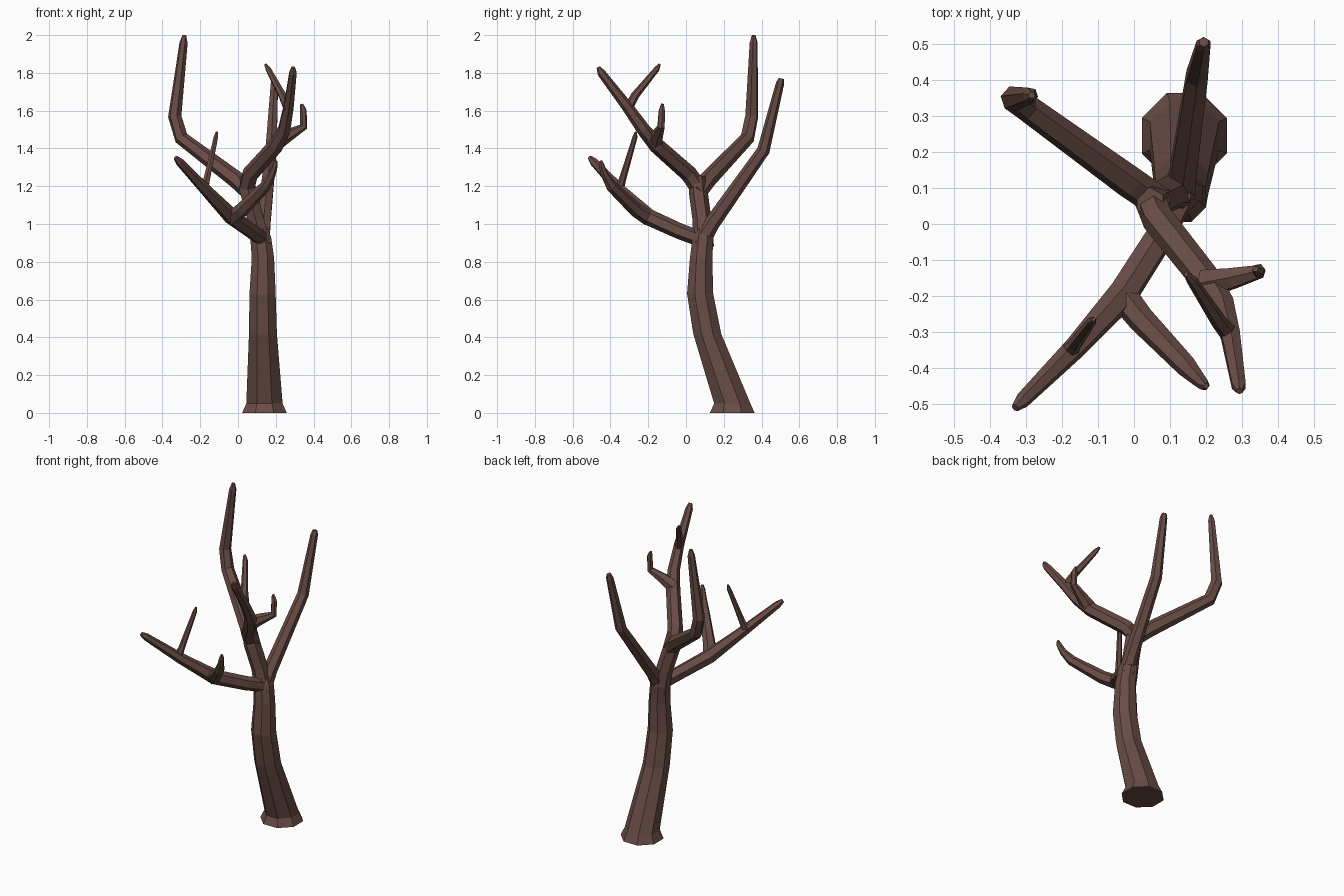
import bpy, bmesh, math
from mathutils import Vector

bark = bpy.data.materials.new("dark brown bark")
bark.diffuse_color = (0.14, 0.072, 0.06, 1)


def limb(name, path, sides=6, level=False):
    """Faceted tapering tube through (x, y, z, radius) points; level keeps rings horizontal."""
    pts = [Vector(p[:3]) for p in path]
    rad = [p[3] for p in path]
    bm = bmesh.new()
    rings = []
    u = None
    for i, p in enumerate(pts):
        d_in = (p - pts[max(i - 1, 0)]).normalized()
        d_out = (pts[min(i + 1, len(pts) - 1)] - p).normalized()
        t = Vector((0, 0, 1)) if level else (d_in + d_out).normalized()
        if u is None:
            u = Vector((1, 0, 0)) if abs(t.x) < 0.8 else Vector((0, 1, 0))
        u = (u - t * u.dot(t)).normalized()
        v = t.cross(u)
        ring = []
        for k in range(sides):
            a = 2 * math.pi * (k + 0.5) / sides
            ring.append(bm.verts.new(p + (u * math.cos(a) + v * math.sin(a)) * rad[i]))
        rings.append(ring)
    for a, b in zip(rings, rings[1:]):
        for k in range(sides):
            n = (k + 1) % sides
            bm.faces.new((a[k], a[n], b[n], b[k]))
    bm.faces.new(rings[0][::-1])
    bm.faces.new(rings[-1])
    bmesh.ops.recalc_face_normals(bm, faces=bm.faces)
    mesh = bpy.data.meshes.new(name)
    bm.to_mesh(mesh)
    bm.free()
    mesh.materials.append(bark)
    ob = bpy.data.objects.new(name, mesh)
    bpy.context.collection.objects.link(ob)
    return ob


# Trunk with flared foot
limb("trunk", [(0.14, 0.245, 0, 0.128), (0.14, 0.245, 0.05, 0.104),
               (0.132, 0.112, 0.42, 0.08), (0.13, 0.075, 0.63, 0.075),
               (0.132, 0.08, 0.82, 0.064), (0.12, 0.09, 0.93, 0.06),
               (0.115, 0.09, 0.98, 0.045)], 8, True)

# Middle stem up to the upper fork
limb("middle_stem", [(0.125, 0.09, 0.88, 0.058), (0.095, 0.085, 1.02, 0.05),
                     (0.055, 0.065, 1.17, 0.05), (0.045, 0.06, 1.25, 0.042)])

# Back left branch
limb("back_left_branch", [(0.07, 0.06, 1.16, 0.045), (-0.01, 0.115, 1.235, 0.046),
                          (-0.30, 0.325, 1.455, 0.038), (-0.335, 0.348, 1.57, 0.036),
                          (-0.288, 0.358, 1.96, 0.022), (-0.284, 0.358, 2.0, 0.010)])

# Back right branch
limb("back_right_branch", [(0.125, 0.07, 0.89, 0.05), (0.135, 0.135, 1.0, 0.042),
                           (0.175, 0.41, 1.39, 0.034), (0.193, 0.498, 1.745, 0.022),
                           (0.194, 0.505, 1.77, 0.014)])

# Front right branch with its two twigs
limb("front_right_branch", [(0.04, 0.08, 1.17, 0.045), (0.065, 0.015, 1.265, 0.045),
                            (0.20, -0.155, 1.415, 0.042), (0.245, -0.225, 1.50, 0.036),
                            (0.268, -0.31, 1.62, 0.03), (0.291, -0.448, 1.80, 0.022),
                            (0.293, -0.464, 1.83, 0.010)])
limb("crossing_twig", [(0.268, -0.31, 1.605, 0.026), (0.235, -0.27, 1.68, 0.022),
                       (0.16, -0.155, 1.82, 0.015), (0.145, -0.14, 1.845, 0.007)])
limb("right_twig", [(0.20, -0.165, 1.43, 0.044), (0.275, -0.15, 1.475, 0.032),
                    (0.347, -0.132, 1.515, 0.021), (0.346, -0.128, 1.60, 0.018),
                    (0.337, -0.125, 1.635, 0.008)])

# Low front left branch with its twigs
limb("front_left_branch", [(0.13, 0.08, 0.92, 0.042), (0.075, -0.03, 0.96, 0.042),
                           (-0.03, -0.195, 1.035, 0.044), (-0.165, -0.345, 1.175, 0.032),
                           (-0.31, -0.49, 1.33, 0.022), (-0.33, -0.51, 1.352, 0.012)])
limb("upright_twig", [(-0.18, -0.355, 1.18, 0.026), (-0.165, -0.335, 1.24, 0.019),
                      (-0.117, -0.27, 1.46, 0.013), (-0.112, -0.265, 1.488, 0.006)])
limb("front_twig", [(-0.035, -0.195, 1.03, 0.042), (0.02, -0.265, 1.075, 0.038),
                    (0.145, -0.395, 1.20, 0.03), (0.178, -0.43, 1.26, 0.021),
                    (0.195, -0.447, 1.31, 0.016), (0.20, -0.45, 1.335, 0.008)])
